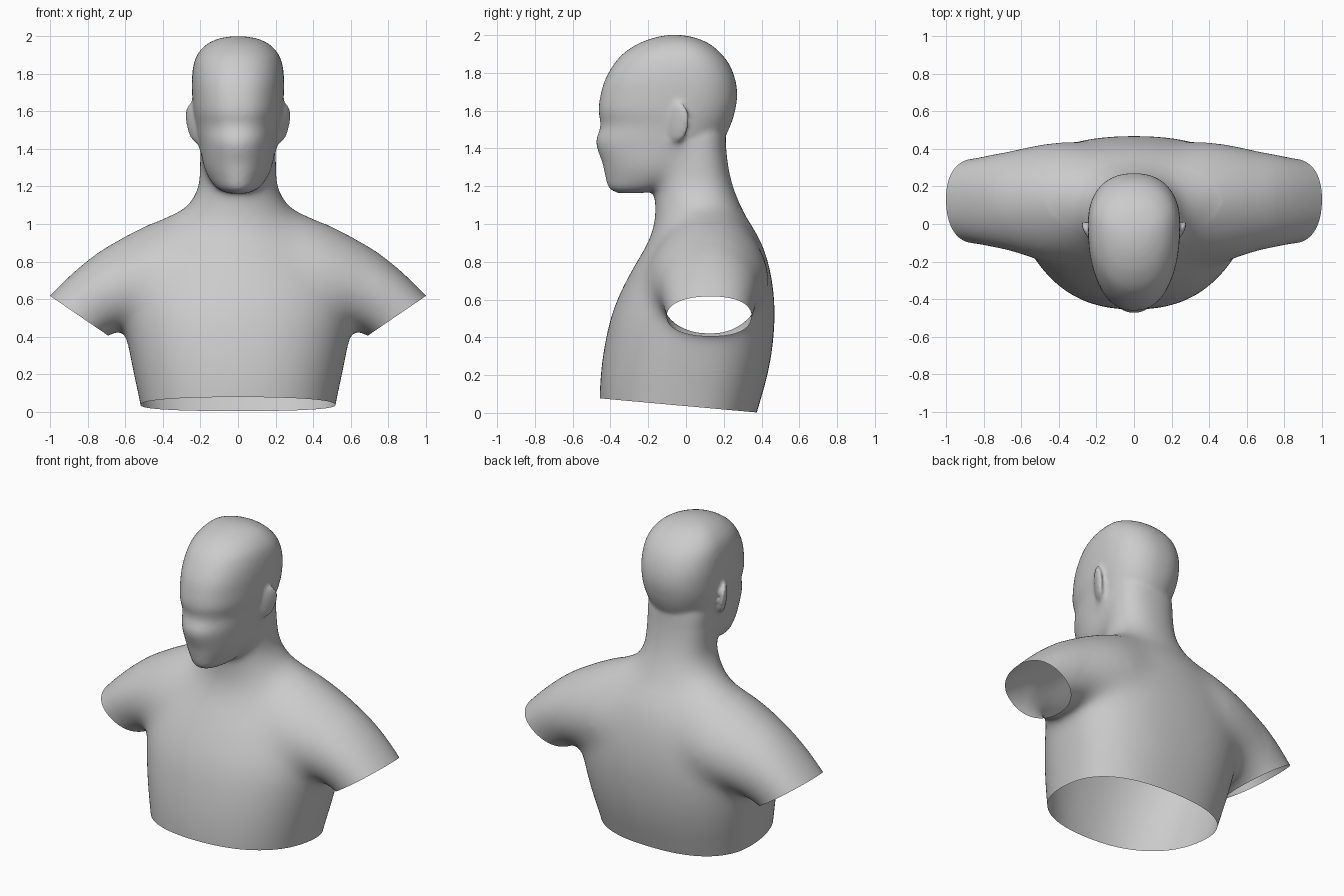
import bpy, bmesh, math
from mathutils import Matrix, Vector

if "Cube" in bpy.data.objects:
    bpy.data.objects.remove(bpy.data.objects["Cube"])


def catmull(a, b, c, d, t):
    return [0.5 * (2*q + (r-p)*t + (2*p-5*q+4*r-s)*t*t + (3*q-p-3*r+s)*t**3)
            for p, q, r, s in zip(a, b, c, d)]


def loft(bm, sections, mid=0.5, back=0.0, seg=64, steps=6, mirror=1):
    """Smooth loft; section = two opposite points (x, z), (x, z), y front, y back
    and roundness n (2 = ellipse, more = boxier); back is added to n behind."""
    dense = []
    last = len(sections) - 1
    for i in range(last):
        four = [sections[min(max(k, 0), last)] for k in range(i - 1, i + 3)]
        dense += [catmull(*four, s / steps) for s in range(steps)]
    dense.append(sections[-1])
    rings = []
    for x1, z1, x2, z2, yf, yb, round_n in dense:
        yc = yf + mid * (yb - yf)
        ring = []
        for k in range(seg):
            a = 2 * math.pi * k / seg
            ca, sa = math.cos(a), math.sin(a)
            n = round_n + (back if sa > 0 else 0)
            p = math.copysign(abs(ca) ** (2 / n), ca)
            q = abs(sa) ** (2 / n)
            y = yc + q * ((yb - yc) if sa > 0 else (yf - yc))
            ring.append(bm.verts.new((mirror * ((x1+x2)/2 + p*(x1-x2)/2), y,
                                      (z1+z2)/2 + p*(z1-z2)/2)))
        rings.append(ring)
    faces = [bm.faces.new(rings[0]), bm.faces.new(rings[-1])]
    for r0, r1 in zip(rings, rings[1:]):
        for k in range(seg):
            j = (k + 1) % seg
            faces.append(bm.faces.new((r0[k], r0[j], r1[j], r1[k])))
    bmesh.ops.recalc_face_normals(bm, faces=faces)


def level(rows):
    return [(w, z, -w, z, yf, yb, n) for z, w, yf, yb, n in rows]


bm = bmesh.new()

# Torso and neck: height, half width, front, back, roundness
loft(bm, level([
    (-.15, .49, -.45, .33, 2.3), (.05, .525, -.458, .39, 2.3),
    (.2, .557, -.453, .432, 2.3), (.35, .587, -.433, .459, 2.3),
    (.5, .615, -.40, .470, 2.25), (.62, .63, -.357, .467, 2.15),
    (.75, .62, -.292, .449, 2.0), (.9, .52, -.205, .404, 1.85),
    (1.0, .38, -.170, .345, 1.8), (1.1, .27, -.167, .29, 1.9),
    (1.2, .212, -.164, .25, 2.1), (1.3, .205, -.155, .226, 2.2),
    (1.4, .203, -.14, .214, 2.2), (1.5, .19, -.13, .205, 2.2)]), mid=0.57, back=.15)

# Shoulders and upper arms: top point, underside point, front, back, roundness
shoulder = [
    (.12, 1.15, .10, .40, -.12, .37, 1.7), (.30, 1.08, .22, .40, -.19, .43, 1.7),
    (.47, 1.01, .32, .40, -.215, .445, 1.75), (.66, .91, .43, .42, -.185, .422, 1.85),
    (.79, .82, .52, .44, -.15, .395, 2.0), (.90, .725, .615, .435, -.125, .372, 2.2),
    (1.0, .625, .70, .40, -.108, .353, 2.3), (1.1, .515, .77, .335, -.105, .345, 2.3),
    (1.2, .39, .84, .255, -.105, .345, 2.3)]
for side in (1, -1):
    loft(bm, shoulder, mid=0.53, mirror=side)

# Head: height, half width, front, back, roundness
loft(bm, level([
    (1.163, .05, -.36, -.24, 2), (1.19, .11, -.408, -.08, 2), (1.25, .16, -.427, .05, 2),
    (1.32, .188, -.442, .12, 2.1), (1.43, .207, -.476, .19, 2.1),
    (1.52, .222, -.453, .235, 2.2), (1.6, .237, -.463, .26, 2.3),
    (1.68, .244, -.453, .271, 2.3), (1.76, .246, -.43, .262, 2.3),
    (1.84, .239, -.386, .232, 2.25), (1.9, .219, -.335, .188, 2.2),
    (1.95, .178, -.262, .13, 2.1), (1.98, .128, -.19, .068, 2),
    (1.994, .08, -.135, .015, 2), (2.001, .03, -.09, -.03, 2)]), mid=0.62)

# Ears: thin tilted ellipsoids, the rear rim standing off the head
for side in (1, -1):
    m = (Matrix.Translation((side * .236, -.045, 1.53))
         @ Matrix.Rotation(-.48 * side, 4, 'Z') @ Matrix.Rotation(-.25, 4, 'X')
         @ Matrix.Rotation(.12 * side, 4, 'Y')
         @ Matrix.Diagonal((.022, .068, .118, 1)))
    bmesh.ops.create_uvsphere(bm, u_segments=32, v_segments=16, radius=1, matrix=m)

# Fuse all parts into one skin
mesh = bpy.data.meshes.new("bust")
bm.to_mesh(mesh)
bm.free()
bust = bpy.data.objects.new("bust", mesh)
bpy.context.collection.objects.link(bust)
mod = bust.modifiers.new("fuse", 'REMESH')
mod.mode = 'VOXEL'
mod.voxel_size = 0.012
bpy.context.view_layer.update()
evaluated = bust.evaluated_get(bpy.context.evaluated_depsgraph_get())
bm = bmesh.new()
bm.from_mesh(evaluated.to_mesh())
evaluated.to_mesh_clear()
bust.modifiers.clear()


def soften(times, test):
    for i in range(times):
        bmesh.ops.smooth_vert(bm, verts=[v for v in bm.verts if test(v.co, i / times)],
                              factor=0.5, use_axis_x=True, use_axis_y=True, use_axis_z=True)


# Soften: lightly on the head, strongly on the body, nape and jaw with gradual limits
soften(6, lambda c, t: True)
soften(90, lambda c, t: c.z < 1.15 - .1 * t)
soften(60, lambda c, t: .5 + .2 * t < c.z < 1.1 - .1 * t and abs(c.x) < .75 - .1 * t)
soften(60, lambda c, t: 1.0 < c.z < 1.46 - .08 * t and c.y > -.22 + .12 * t)


def cut(test, point, normal):
    faces = [f for f in bm.faces if test(f.calc_center_median())]
    edges = {e for f in faces for e in f.edges}
    verts = {v for f in faces for v in f.verts}
    bmesh.ops.bisect_plane(bm, geom=list(verts) + list(edges) + faces, dist=1e-5,
                           plane_co=point, plane_no=Vector(normal).normalized(),
                           clear_outer=True)


# Open the arms and the base
for side in (1, -1):
    cut(lambda c: c.x * side > .66, (side, 0, .615), (side * .205, 0, -.3))
cut(lambda c: c.z < .2, (0, 0, .036), (0, -.09, -1))

bm.to_mesh(mesh)
bm.free()
mesh.shade_smooth()
